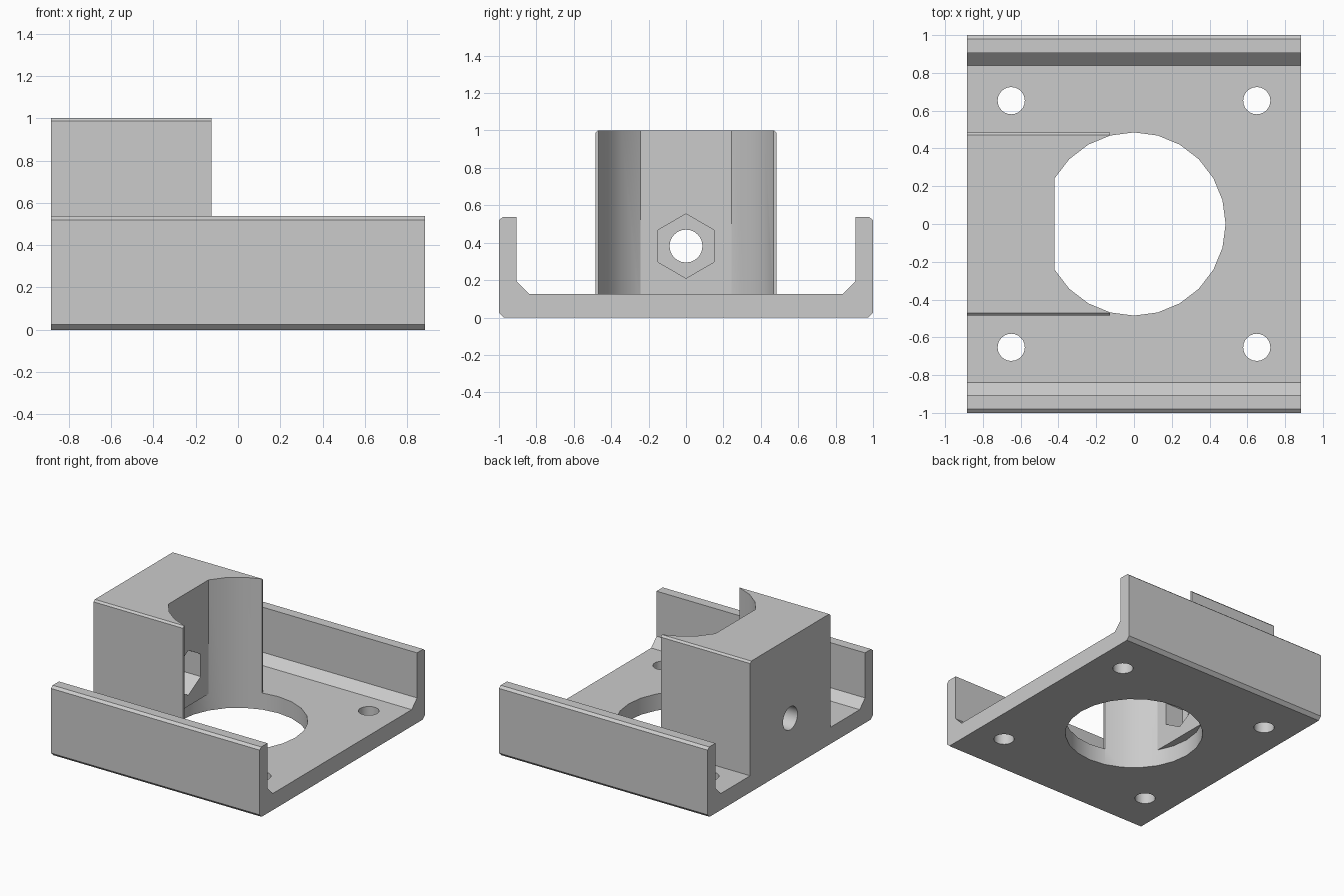
import bpy, bmesh
from math import radians, sin, cos

if "Cube" in bpy.data.objects:
    bpy.data.objects.remove(bpy.data.objects["Cube"], do_unlink=True)

HALF_X = 0.883      # half length of the tray
FLOOR = 0.127       # floor thickness
BORE = 0.485        # bore radius, also half width of the block
NUT_Z = 0.382       # height of the screw axis

grey = bpy.data.materials.new("plain grey")
grey.use_nodes = True
color = (0.6, 0.6, 0.6, 1)
grey.diffuse_color = color
grey.node_tree.nodes["Principled BSDF"].inputs["Base Color"].default_value = color


def prism(name, points, axis, low, high):
    """Extrude a 2D outline along the x or z axis."""
    place = (lambda a, b, t: (t, a, b)) if axis == "x" else (lambda a, b, t: (a, b, t))
    bm = bmesh.new()
    face = bm.faces.new([bm.verts.new(place(a, b, low)) for a, b in points])
    new = bmesh.ops.extrude_face_region(bm, geom=[face])["geom"]
    shift = place(0, 0, high - low)
    bmesh.ops.translate(bm, vec=shift, verts=[v for v in new if isinstance(v, bmesh.types.BMVert)])
    bmesh.ops.recalc_face_normals(bm, faces=bm.faces)
    mesh = bpy.data.meshes.new(name)
    bm.to_mesh(mesh)
    bm.free()
    mesh.materials.append(grey)
    obj = bpy.data.objects.new(name, mesh)
    bpy.context.collection.objects.link(obj)
    return obj


def arc(radius, start, end, step, cx=0, cy=0):
    return [(cx + radius * cos(radians(a)), cy + radius * sin(radians(a)))
            for a in range(start, end, step)]


def combine(body, tool, operation):
    """Apply a boolean and discard the tool."""
    tool.hide_render = True
    mod = body.modifiers.new("boolean", "BOOLEAN")
    mod.operation, mod.object, mod.solver = operation, tool, "EXACT"
    bpy.ops.object.select_all(action="DESELECT")
    bpy.context.view_layer.objects.active = body
    body.select_set(True)
    bpy.ops.object.modifier_apply(modifier=mod.name)
    bpy.data.objects.remove(tool, do_unlink=True)


def mirrored(half):
    return half + [(-y, z) for y, z in reversed(half)]


# Tray: floor with two side walls
tray = mirrored([(0.975, 0), (1, 0.025), (1, 0.52), (0.98, 0.537),
                 (0.905, 0.537), (0.905, 0.192), (0.84, FLOOR)])
bracket = prism("motor_bracket", tray, "x", -HALF_X, HALF_X)

# Clamp block, sunk into the floor
block = mirrored([(BORE, 0.06), (BORE, 0.986), (BORE - 0.014, 1)])
combine(bracket, prism("clamp_block", block, "x", -HALF_X, -0.126), "UNION")

# Bore: flat-sided through the block, fully round through the floor
flat_bore = arc(BORE, -150, 151, 15)
combine(bracket, prism("bore_cutter", flat_bore, "z", -0.1, 1.1), "DIFFERENCE")
segment = arc(BORE, 150, 211, 15) + [(0, 0)]
combine(bracket, prism("floor_bore_cutter", segment, "z", -0.1, FLOOR), "DIFFERENCE")

# Screw hole and hexagonal nut pocket
screw = arc(0.088, 0, 360, 15, 0, NUT_Z)
combine(bracket, prism("screw_cutter", screw, "x", -1, -0.5), "DIFFERENCE")
nut = arc(0.172, 30, 390, 60, 0, NUT_Z)
combine(bracket, prism("nut_cutter", nut, "x", -0.57, -0.2), "DIFFERENCE")

# Mounting holes
for sx in (-1, 1):
    for sy in (-1, 1):
        hole = arc(0.072, 0, 360, 15, sx * 0.65, sy * 0.653)
        combine(bracket, prism("mount_cutter", hole, "z", -0.1, 0.3), "DIFFERENCE")

# Smooth bores, crisp edges
bpy.ops.object.select_all(action="DESELECT")
bpy.context.view_layer.objects.active = bracket
bracket.select_set(True)
bpy.ops.object.shade_smooth_by_angle(angle=radians(30))
